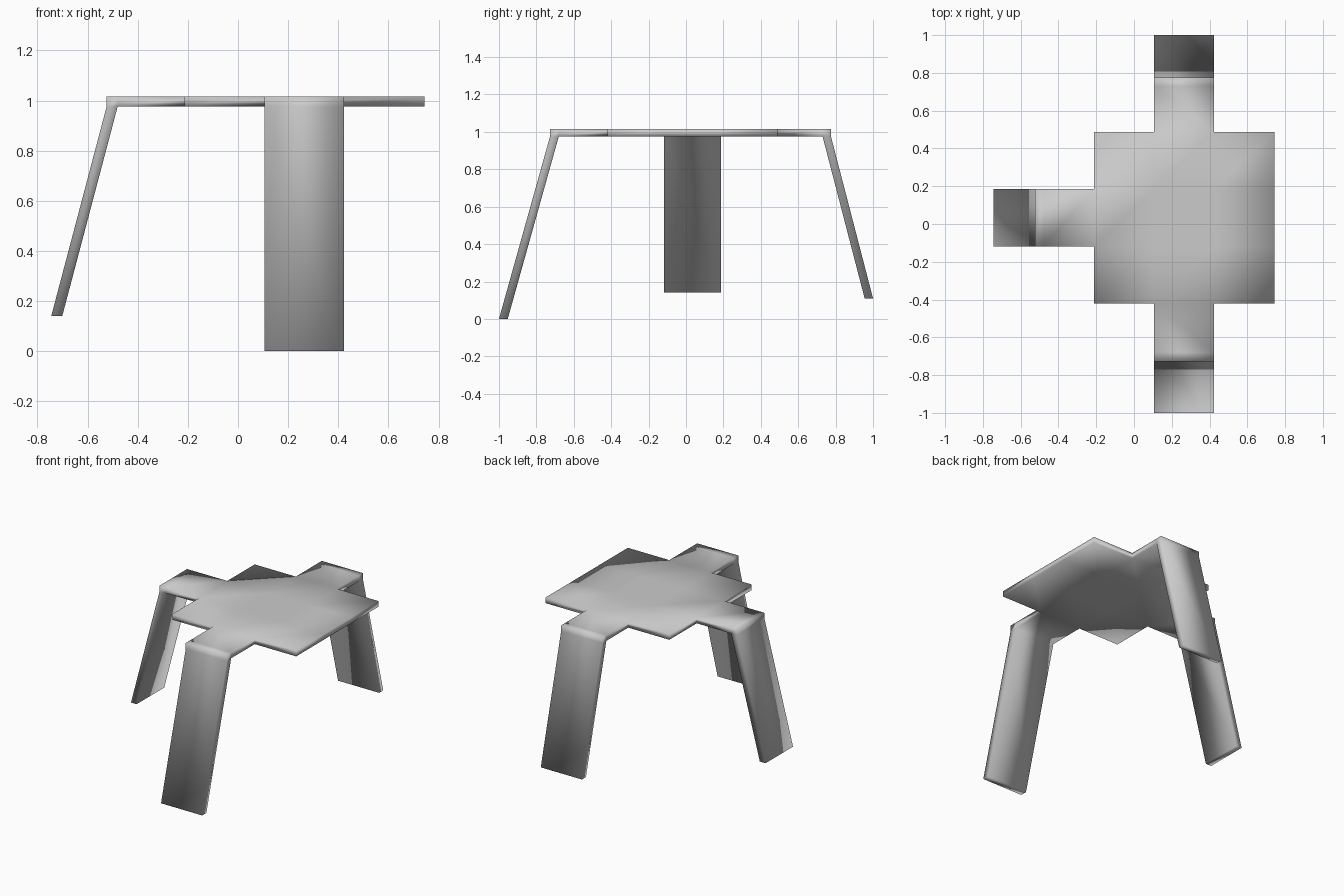
import bpy
import bmesh
from mathutils import Vector

if "Cube" in bpy.data.objects:
    bpy.data.objects.remove(bpy.data.objects["Cube"])

XS = [-0.213, 0.105, 0.423, 0.744]   # seat grid lines
YS = [-0.42, -0.118, 0.186, 0.488]
Z0, Z1 = 0.976, 1.016                # slab underside and top

bm = bmesh.new()

# Seat slab: a 3 x 3 grid given thickness
bmesh.ops.create_grid(bm, x_segments=3, y_segments=3, size=1)
for v in bm.verts:
    i, j = round((v.co.x + 1) * 1.5), round((v.co.y + 1) * 1.5)
    v.co = (XS[i], YS[j], Z0)
res = bmesh.ops.extrude_face_region(bm, geom=bm.faces[:])
for v in res["geom"]:
    if isinstance(v, bmesh.types.BMVert):
        v.co.z = Z1
bmesh.ops.recalc_face_normals(bm, faces=bm.faces[:])


def extrude(face):
    return bmesh.ops.extrude_discrete_faces(bm, faces=[face])["faces"][0]


def add_leg(axis, sign, bend_in, bend_out, foot_out, foot_z):
    """Pull an arm out of the middle of one seat side, then a splayed leg down."""
    direction = Vector((0, 0, 0))
    direction[axis] = sign
    centre = Vector(((XS[1] + XS[2]) / 2, (YS[1] + YS[2]) / 2, (Z0 + Z1) / 2))
    centre[axis] = (XS, YS)[axis][-1 if sign > 0 else 0]
    bm.normal_update()
    face = min((f for f in bm.faces if f.normal.dot(direction) > 0.9),
               key=lambda f: (f.calc_center_median() - centre).length)
    for reach in (bend_in, bend_out):
        face = extrude(face)
        for v in face.verts:
            v.co[axis] = reach
    # Leg from the underside of the arm's end block
    bm.normal_update()
    under = next(f for e in face.edges for f in e.link_faces
                 if f is not face and f.normal.z < -0.9)
    foot = extrude(under)
    for v in foot.verts:
        v.co[axis] += foot_out - bend_out
        v.co.z = foot_z


add_leg(0, -1, -0.48, -0.524, -0.745, 0.14)   # left leg
add_leg(1, -1, -0.68, -0.727, -1.0, 0.0)      # front leg
add_leg(1, 1, 0.73, 0.775, 1.0, 0.11)         # back leg

bmesh.ops.recalc_face_normals(bm, faces=bm.faces[:])
for f in bm.faces:
    f.smooth = True

mesh = bpy.data.meshes.new("three_legged_table")
bm.to_mesh(mesh)
bm.free()
table = bpy.data.objects.new("three_legged_table", mesh)
bpy.context.collection.objects.link(table)
